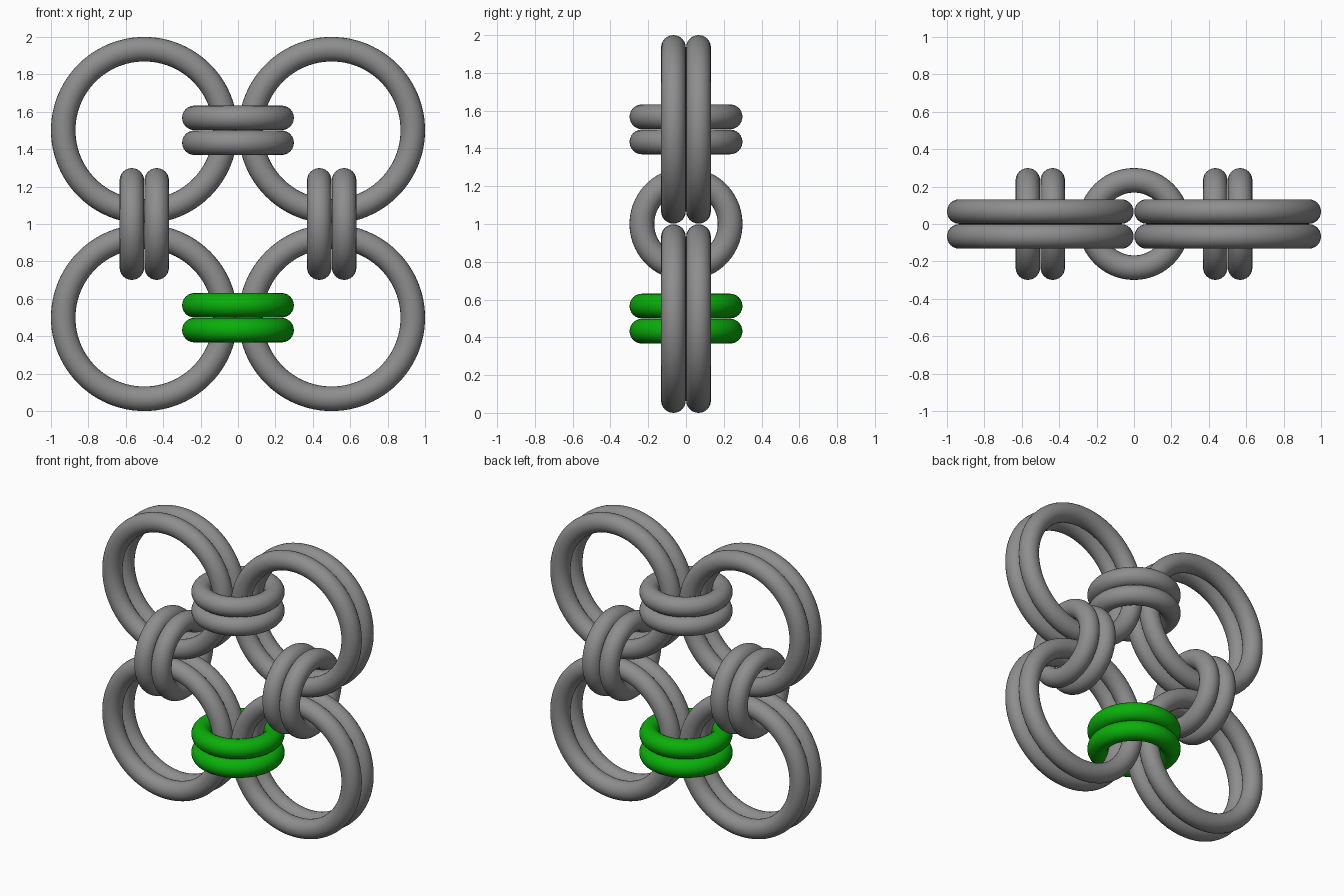
import bpy
from math import pi

if "Cube" in bpy.data.objects:
    bpy.data.objects.remove(bpy.data.objects["Cube"])

TUBE = 0.0655      # wire radius
OFFSET = 0.0665    # half spacing between the two rings of a pair
C = 0.501          # distance of ring centres from the middle
ROT = {0: (0, pi / 2, 0), 1: (pi / 2, 0, 0), 2: (0, 0, 0)}


def material(name, color):
    mat = bpy.data.materials.new(name)
    mat.diffuse_color = color
    mat.use_nodes = True
    mat.node_tree.nodes["Principled BSDF"].inputs["Base Color"].default_value = mat.diffuse_color
    return mat


grey = material("dark_grey", (0.27, 0.27, 0.27, 1))
green = material("green", (0.003, 0.43, 0.003, 1))


def ring_pair(name, centre, axis, outer, mat=grey):
    """Two identical rings side by side along the given axis."""
    for i, s in enumerate((-1, 1)):
        loc = list(centre)
        loc[axis] += s * OFFSET
        bpy.ops.mesh.primitive_torus_add(
            major_segments=96, minor_segments=24,
            major_radius=outer - TUBE, minor_radius=TUBE,
            location=loc, rotation=ROT[axis])
        ob = bpy.context.object
        ob.name = f"{name}_{i + 1}"
        bpy.ops.object.shade_smooth()
        ob.data.materials.append(mat)


# Four pairs of large rings facing the front
for sx, side in ((-1, "left"), (1, "right")):
    for sz, level in ((-1, "lower"), (1, "upper")):
        ring_pair(f"large_ring_{level}_{side}", (sx * C, 0, 1 + sz * C), 1, 0.499)

# Small connecting rings: upright at the sides
for sx, side in ((-1, "left"), (1, "right")):
    ring_pair(f"small_ring_{side}", (sx * C, 0, 1), 0, 0.299)

# Small connecting rings: flat at top and bottom, the bottom pair green
ring_pair("small_ring_top", (0, 0, 1 + C), 2, 0.299)
ring_pair("small_ring_bottom", (0, 0, 1 - C), 2, 0.299, green)
